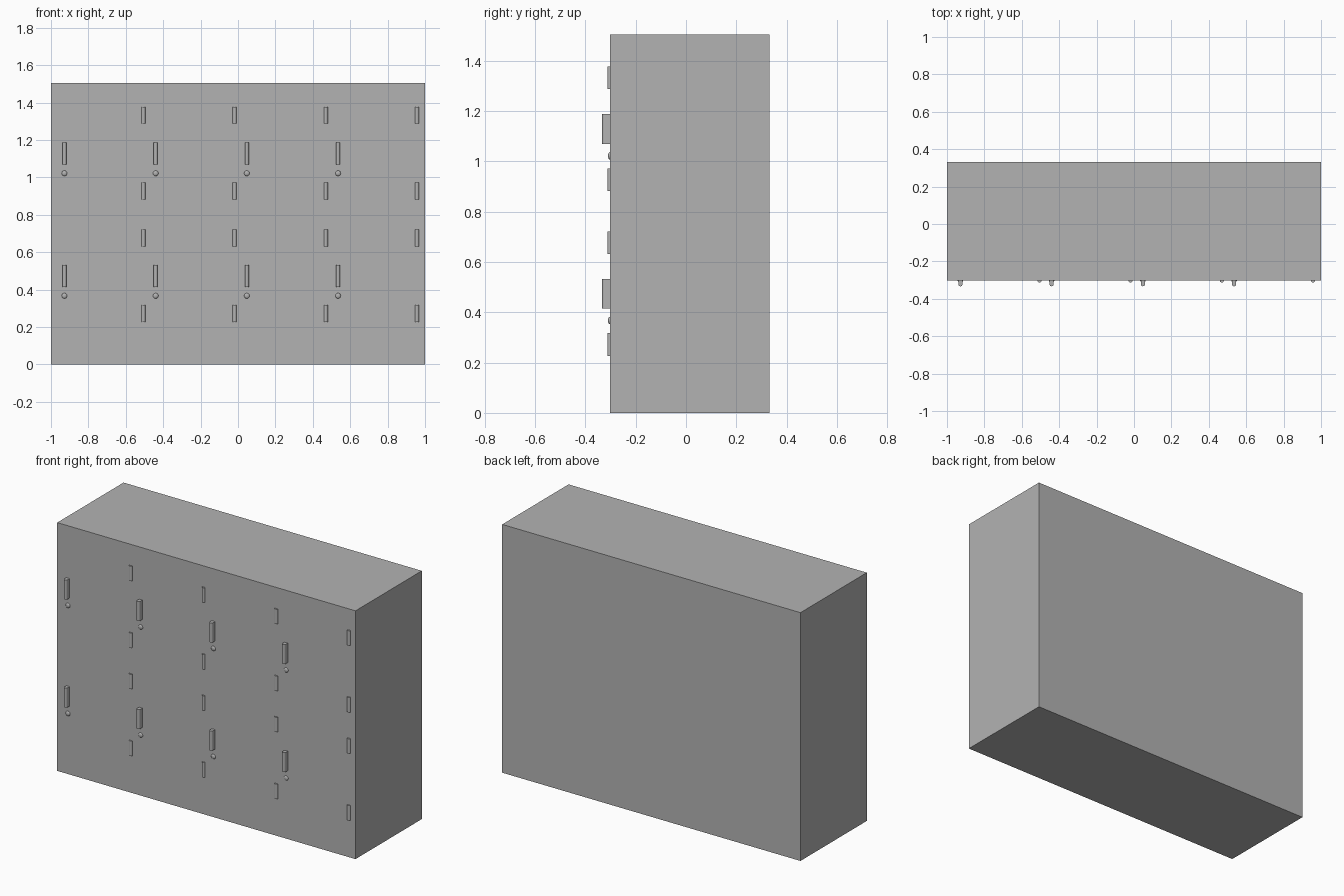
import bpy
import bmesh

if "Cube" in bpy.data.objects:
    bpy.data.objects.remove(bpy.data.objects["Cube"])

FRONT = -0.303

grey = bpy.data.materials.new("dark_grey")
grey.diffuse_color = (0.45, 0.45, 0.45, 1)
grey.use_nodes = True
grey.node_tree.nodes["Principled BSDF"].inputs["Base Color"].default_value = grey.diffuse_color


def finish(name, smooth=True):
    ob = bpy.context.object
    ob.name = name
    ob.data.materials.append(grey)
    bpy.ops.object.transform_apply(location=False, rotation=False, scale=True)
    if smooth:
        bpy.ops.object.shade_smooth_by_angle()
    return ob


def box(name, x, y, z, round_front=0.0):
    # box from (min, max) ranges, optionally rounding its upright front edges
    bpy.ops.mesh.primitive_cube_add(size=1, location=[sum(r) / 2 for r in (x, y, z)])
    bpy.context.object.scale = [r[1] - r[0] for r in (x, y, z)]
    ob = finish(name, False)
    if round_front:
        bm = bmesh.new()
        bm.from_mesh(ob.data)
        edges = [e for e in bm.edges if all(v.co.y < 0 for v in e.verts)
                 and abs(e.verts[0].co.z - e.verts[1].co.z) > 0.01]
        bmesh.ops.bevel(bm, geom=edges, offset=round_front, segments=6,
                        profile=0.5, affect='EDGES')
        bm.to_mesh(ob.data)
        bm.free()
        bpy.ops.object.shade_smooth_by_angle()


def hinge(loc):
    bpy.ops.mesh.primitive_cylinder_add(vertices=16, radius=0.011, depth=0.09, location=loc)
    finish("door_hinge")


def lock(loc):
    bpy.ops.mesh.primitive_uv_sphere_add(segments=20, ring_count=10, radius=0.0145, location=loc)
    bpy.context.object.scale.y = 0.5
    finish("door_lock")


# Cabinet body
box("locker_cabinet", (-1, 1), (FRONT, 0.332), (0, 1.505))

# Door fittings: four columns, two rows
for row in range(2):
    dz = row * 0.655
    for col in range(4):
        dx = col * 0.4877
        # Pull handle with a rounded front
        hx, hz = -0.928 + dx, 0.474 + dz
        box("door_handle", (hx - 0.011, hx + 0.011), (-0.333, FRONT + 0.002),
            (hz - 0.059, hz + 0.059), 0.0105)
        # Domed lock below the handle
        lock((hx, FRONT, 0.367 + dz))
        # Lower and upper hinge barrels, half sunk in the front
        for z in (0.272, 0.677):
            hinge((-0.506 + dx, FRONT + 0.001, z + dz))
